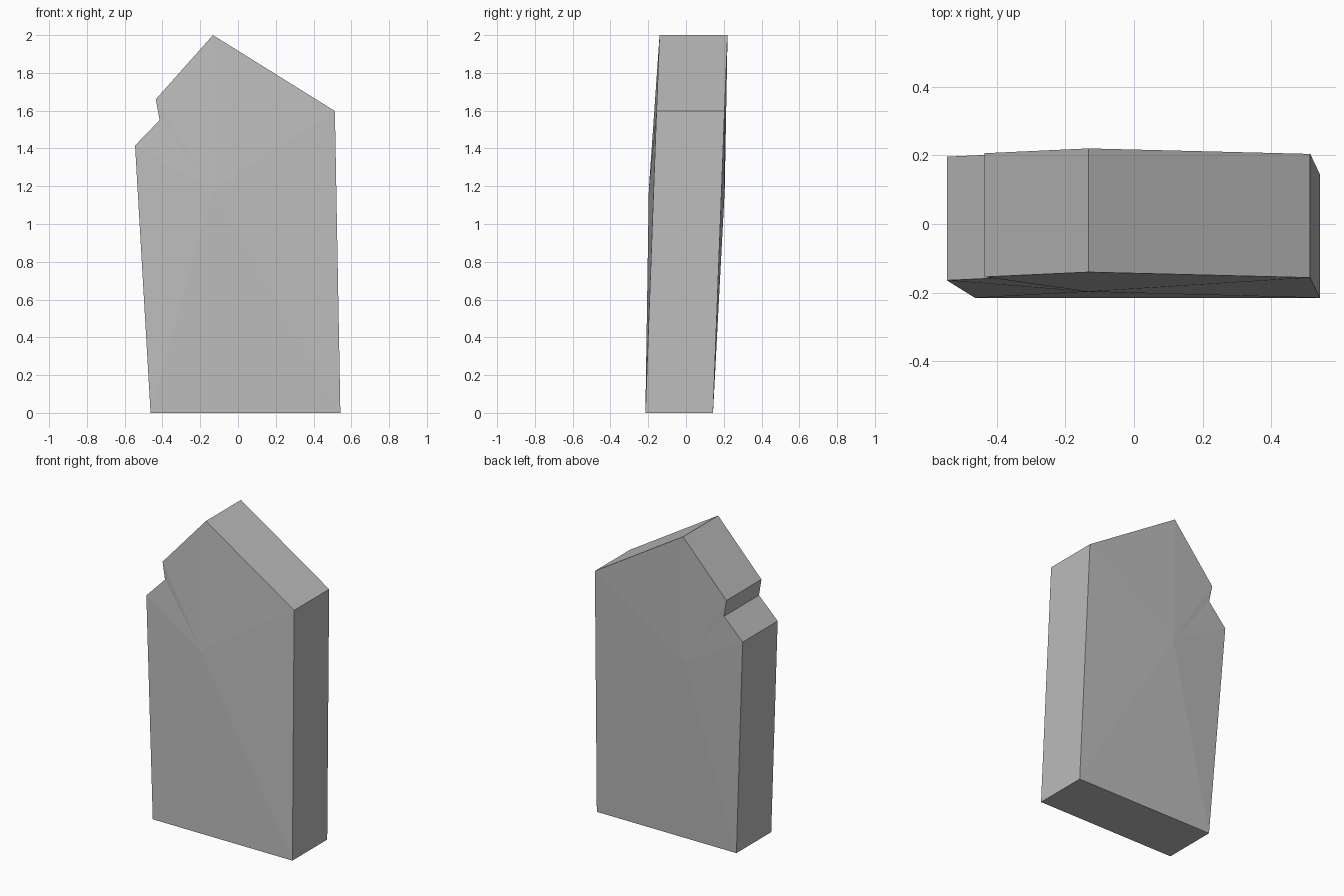
import bpy, bmesh

if "Cube" in bpy.data.objects:
    bpy.data.objects.remove(bpy.data.objects["Cube"])

stone = bpy.data.materials.new("stone grey")
stone.diffuse_color = (0.5, 0.5, 0.5, 1)
stone.use_nodes = True
stone.node_tree.nodes["Principled BSDF"].inputs["Base Color"].default_value = stone.diffuse_color

# Slab outline: x, z, front y, back y (the slab leans slightly backwards)
outline = [
    (-0.463, 0.0, -0.215, 0.143),
    (0.542, 0.0, -0.215, 0.143),
    (0.513, 1.598, -0.156, 0.204),
    (-0.133, 2.0, -0.14, 0.22),
    (-0.435, 1.66, -0.154, 0.206),
    (-0.415, 1.55, -0.158, 0.202),
    (-0.545, 1.415, -0.164, 0.196),
]

bm = bmesh.new()
front = [bm.verts.new((x, yf, z)) for x, z, yf, yb in outline]
back = [bm.verts.new((x, yb, z)) for x, z, yf, yb in outline]

# Shallow bulge on each broad side, fanned around one point
front_peak = bm.verts.new((-0.133, -0.197, 1.18))
back_peak = bm.verts.new((-0.133, 0.205, 1.18))

for i in range(len(outline)):
    j = (i + 1) % len(outline)
    bm.faces.new((front[i], front[j], front_peak))
    bm.faces.new((back[j], back[i], back_peak))
    bm.faces.new((front[j], front[i], back[i], back[j]))  # rim

bmesh.ops.recalc_face_normals(bm, faces=bm.faces)
mesh = bpy.data.meshes.new("stone_slab")
bm.to_mesh(mesh)
bm.free()
mesh.materials.append(stone)
slab = bpy.data.objects.new("stone_slab", mesh)
bpy.context.collection.objects.link(slab)
